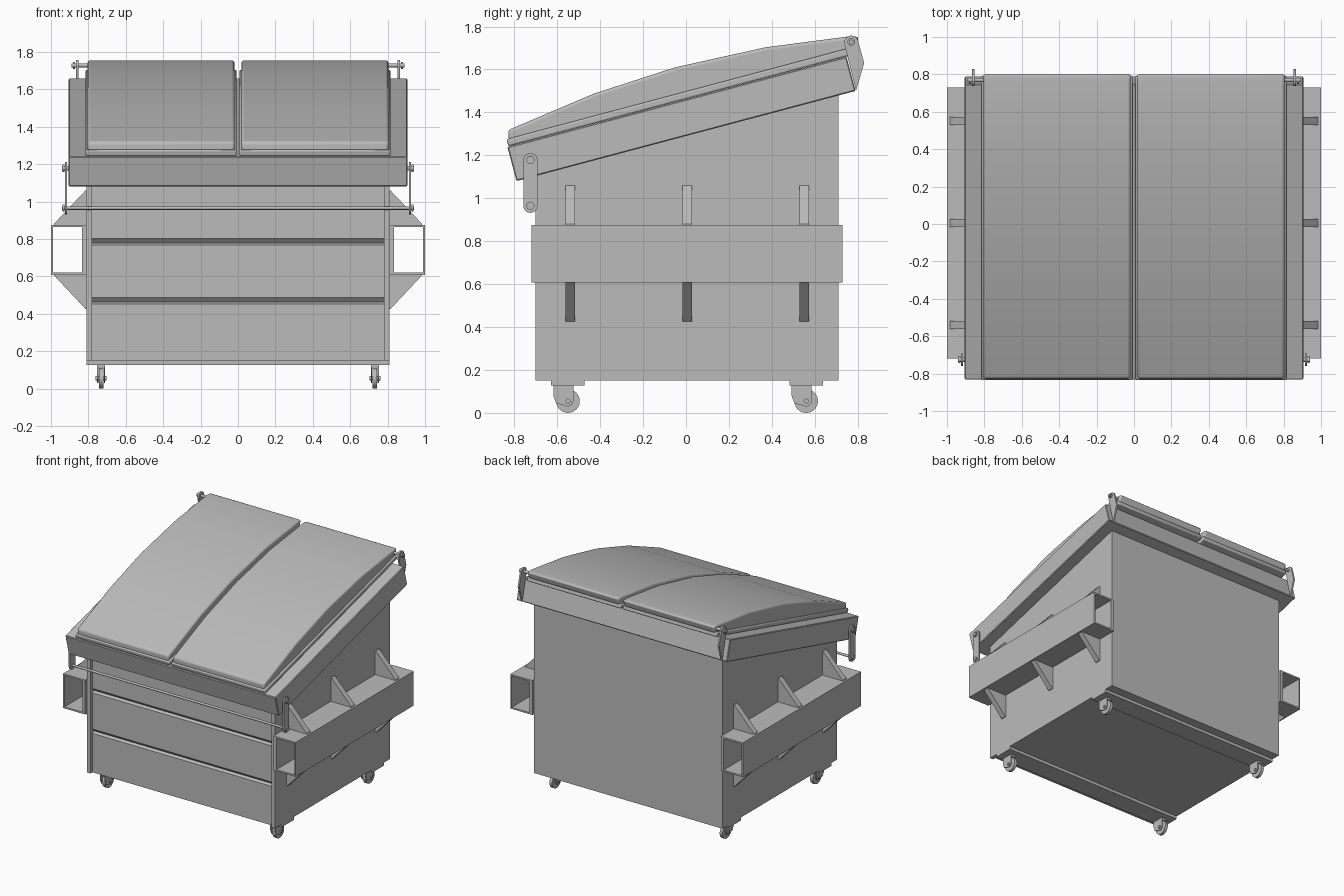
import bpy, bmesh, math
from mathutils import Vector

cube = bpy.data.objects.get("Cube")
if cube:
    bpy.data.objects.remove(cube)

steel = bpy.data.materials.new("grey steel")
steel.use_nodes = True
GREY = (0.5, 0.5, 0.5, 1)
steel.diffuse_color = GREY
steel.node_tree.nodes["Principled BSDF"].inputs["Base Color"].default_value = GREY


def prism(name, profile, a, b, axis="x", bevel=0.0, segments=2, smooth=False):
    """Extrude a closed profile: (y, z) along x, or (x, z) along y."""
    place = (lambda p, t: (t, p[0], p[1])) if axis == "x" else (lambda p, t: (p[0], t, p[1]))
    bm = bmesh.new()
    ends = [[bm.verts.new(place(p, t)) for p in profile] for t in (a, b)]
    bm.faces.new(ends[0])
    bm.faces.new(ends[1])
    n = len(profile)
    for i in range(n):
        j = (i + 1) % n
        bm.faces.new((ends[0][i], ends[0][j], ends[1][j], ends[1][i]))
    bmesh.ops.recalc_face_normals(bm, faces=bm.faces)
    mesh = bpy.data.meshes.new(name)
    bm.to_mesh(mesh)
    bm.free()
    mesh.materials.append(steel)
    obj = bpy.data.objects.new(name, mesh)
    bpy.context.collection.objects.link(obj)
    if bevel:
        mod = obj.modifiers.new("rounded edges", "BEVEL")
        mod.width, mod.segments, mod.limit_method = bevel, segments, "ANGLE"
    if smooth:
        bpy.ops.object.select_all(action="DESELECT")
        obj.select_set(True)
        bpy.context.view_layer.objects.active = obj
        bpy.ops.object.shade_smooth_by_angle(angle=math.radians(35))
    return obj


def rect(y0, y1, z0, z1):
    return [(y0, z0), (y1, z0), (y1, z1), (y0, z1)]


def arc(y, z, r, start, end, steps):
    return [(y + r * math.cos(math.radians(start + (end - start) * i / steps)),
             z + r * math.sin(math.radians(start + (end - start) * i / steps)))
            for i in range(steps + 1)]


def disc(name, y, z, r, a, b, sides=20):
    return prism(name, arc(y, z, r, 0, 360 - 360 / sides, sides - 1), a, b, smooth=True)


# Sloped frame shared by the rim and the lids: u runs up the slope, v is across it
SLOPE = math.atan2(0.42, 1.58)


def sloped(u, v):
    return (-0.79 + u * math.cos(SLOPE) - v * math.sin(SLOPE),
            1.08 + u * math.sin(SLOPE) + v * math.cos(SLOPE))


def under_rim(y):
    return 1.09 + (y + 0.79) * math.tan(SLOPE)


# Container body with two pressed grooves across the front
front = -0.675
panel = [(front, 0.15)]
for z in (0.475, 0.79):
    panel += [(front, z - 0.022), (front + 0.022, z - 0.012), (front, z + 0.012)]
panel += [(front, under_rim(front)), (0.71, under_rim(0.71)), (0.71, 0.15)]
prism("body", panel, -0.785, 0.785)

# Sloped rim
prism("rim", [sloped(0, 0), sloped(1.635, 0), sloped(1.635, 0.165), sloped(0, 0.165)],
      -0.905, 0.905, bevel=0.005, segments=1)

# Rod joining the two front links
disc("front_rod", -0.725, 0.965, 0.009, -0.94, 0.94, 12)

# Bars under the floor that carry the casters
for label, y in (("front", -0.55), ("back", 0.56)):
    prism(label + "_floor_bar", rect(y - 0.078, y + 0.078, 0.127, 0.152), -0.81, 0.81)

crown = [(-0.43, 1.487), (-0.05, 1.61), (0.37, 1.703)]
for side, s in (("left", 1), ("right", -1)):
    # Side wall, standing proud of the front panel
    prism(side + "_wall", [(-0.7, 0.15), (0.71, 0.15), (0.71, under_rim(0.71)),
                           (-0.7, under_rim(-0.7))], s * 0.78, s * 0.81)

    # Lid: a flat lip with a crowned panel on top
    prism(side + "_lid_lip", [sloped(0.005, 0.166), sloped(1.685, 0.166),
                              sloped(1.685, 0.2), sloped(0.005, 0.2)],
          s * 0.008, s * 0.815, bevel=0.008, smooth=True)
    prism(side + "_lid", [sloped(0.012, 0.19), (-0.828, 1.318)] + crown +
          [(0.76, 1.754), (0.806, 1.752), sloped(1.685, 0.19)],
          s * 0.018, s * 0.805, bevel=0.014, segments=3, smooth=True)

    # Hollow fork pocket
    x0, x1, z0, z1, t = 0.81, 1.0, 0.608, 0.875, 0.012
    for part, box in (("top", (x0, x1, z1 - t, z1)), ("bottom", (x0, x1, z0, z0 + t)),
                      ("inner", (x0, x0 + 0.025, z0 + t, z1 - t)),
                      ("outer", (x1 - t, x1, z0 + t, z1 - t))):
        a, b, c, d = box
        prism(f"{side}_pocket_{part}", rect(s * a, s * b, c, d), -0.72, 0.73, "y")

    # Triangular gussets above and below the pocket
    for i, y in enumerate((-0.54, 0.005, 0.55)):
        for part, z, tip in (("upper", z1, 1.06), ("lower", z0, 0.425)):
            step = 0.02 if tip > z else -0.005
            prism(f"{side}_{part}_gusset_{i + 1}",
                  [(s * 0.8, z), (s * 0.985, z), (s * 0.985, z + step / 4),
                   (s * 0.815, tip), (s * 0.8, tip)], y - 0.022, y + 0.022, "y")

    # Front link with its pins
    link = arc(-0.725, 1.178, 0.033, 0, 180, 10) + arc(-0.725, 0.965, 0.033, 180, 360, 10)
    prism(side + "_front_link", link, s * 0.913, s * 0.925)
    disc(side + "_link_pin", -0.725, 1.178, 0.012, s * 0.89, s * 0.942)
    for label, z in (("upper", 1.178), ("lower", 0.965)):
        disc(f"{side}_{label}_pin_cap", -0.725, z, 0.019, s * 0.928, s * 0.938)

    # Back hinge plate with its pin
    plate = [sloped(1.637, 0), (0.83, 1.63)] + arc(0.77, 1.725, 0.033, 10, 190, 10)
    prism(side + "_hinge_plate", plate, s * 0.853, s * 0.866)
    disc(side + "_hinge_pin", 0.77, 1.728, 0.011, s * 0.78, s * 0.89)
    disc(side + "_hinge_cap", 0.77, 1.728, 0.018, s * 0.871, s * 0.881)

    # Casters: wheel, axle, two fork cheeks and a fork top
    for label, y in (("front", -0.55), ("back", 0.56)):
        name = f"{side}_{label}_caster"
        x = s * 0.732
        disc(name + "_wheel", y, 0.055, 0.055, x - 0.012, x + 0.012, 24)
        disc(name + "_axle", y, 0.055, 0.012, x - 0.03, x + 0.03, 12)
        cheek = [(y - 0.068, 0.13), (y + 0.025, 0.13), (y + 0.025, 0.06)]
        cheek += arc(y, 0.055, 0.025, 0, -120, 6) + [(y - 0.055, 0.045), (y - 0.068, 0.08)]
        for k in (-1, 1):
            prism(f"{name}_cheek_{'a' if k < 0 else 'b'}", cheek, x + k * 0.015, x + k * 0.022)
        prism(name + "_fork_top", rect(y - 0.068, y + 0.025, 0.112, 0.13), x - 0.022, x + 0.022)
